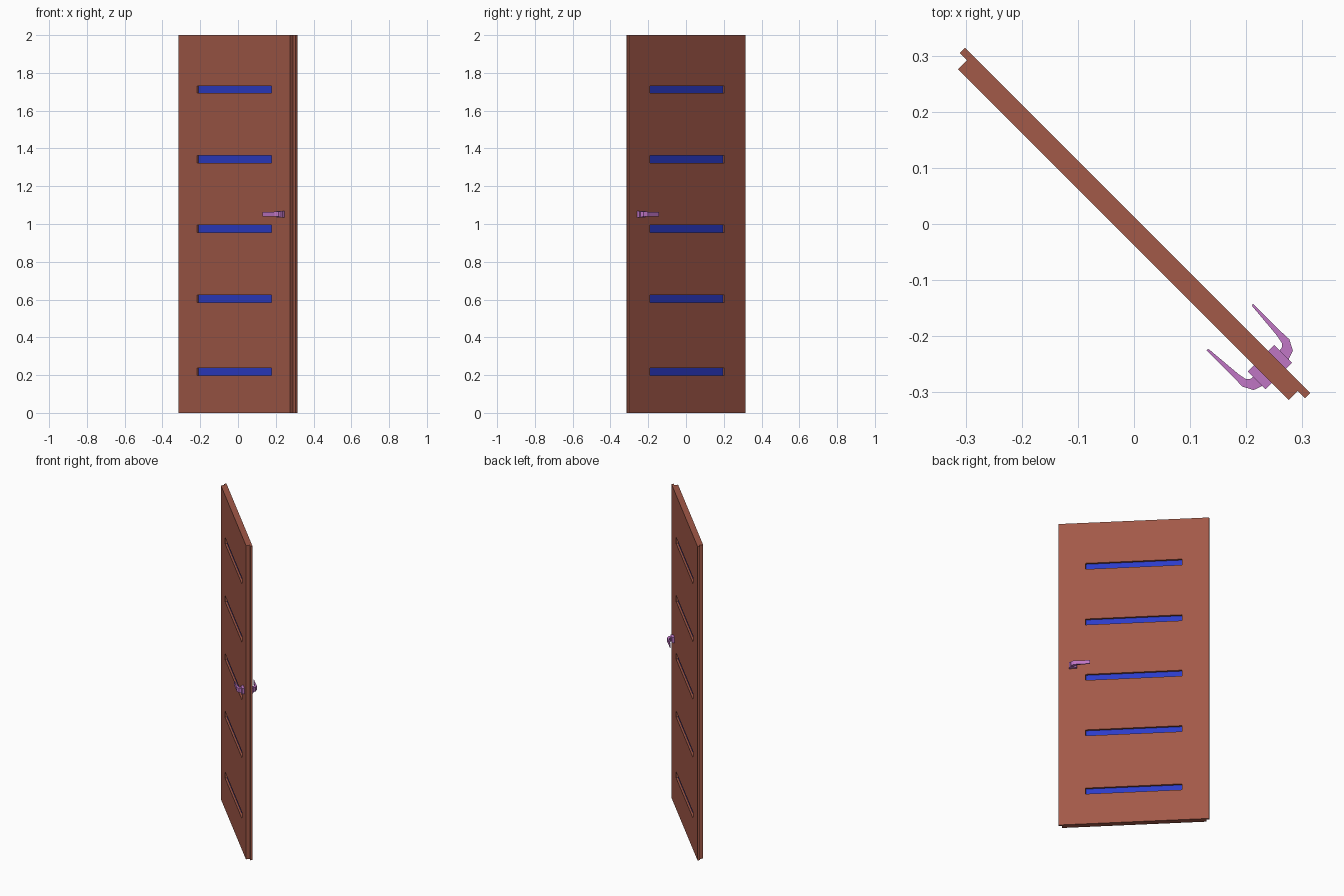
import bpy, bmesh, math
from mathutils import Matrix

if "Cube" in bpy.data.objects:
    bpy.data.objects.remove(bpy.data.objects["Cube"])

TURN = -math.pi / 4      # the door stands diagonally
MID = -0.009             # middle of the door thickness
HANDLE_Z = 1.052
SLOTS = [0.218, 0.605, 0.974, 1.342, 1.712]


def material(name, rgb):
    m = bpy.data.materials.new(name)
    m.diffuse_color = (*rgb, 1)
    m.use_nodes = True
    m.node_tree.nodes["Principled BSDF"].inputs["Base Color"].default_value = m.diffuse_color
    return m


def finish(name, bm, mat=None):
    bmesh.ops.recalc_face_normals(bm, faces=bm.faces)
    me = bpy.data.meshes.new(name)
    bm.to_mesh(me)
    bm.free()
    ob = bpy.data.objects.new(name, me)
    ob.rotation_euler.z = TURN
    bpy.context.collection.objects.link(ob)
    if mat:
        me.materials.append(mat)
    return ob


def add_box(bm, x0, x1, y0, y1, z0, z1):
    m = Matrix.Translation(((x0 + x1) / 2, (y0 + y1) / 2, (z0 + z1) / 2))
    m = m @ Matrix.Diagonal((x1 - x0, y1 - y0, z1 - z0, 1))
    bmesh.ops.create_cube(bm, size=1, matrix=m)


def slot_boxes(y0, y1, grow):
    bm = bmesh.new()
    for z in SLOTS:
        add_box(bm, -0.279 - grow, 0.279 + grow, y0, y1, z - 0.0195 - grow, z + 0.0195 + grow)
    return bm


wood = material("wood", (0.362, 0.100, 0.065))
blue = material("blue_glass", (0.025, 0.045, 0.578))
purple = material("purple_metal", (0.52, 0.18, 0.55))

# Door leaf: rebated profile extruded upwards
half = [(0.417, -0.027), (0.417, -0.004), (0.435, -0.004), (0.435, 0.009)]
profile = half + [(-x, y) for x, y in reversed(half)]
bm = bmesh.new()
face = bm.faces.new([bm.verts.new((x, y, 0)) for x, y in profile])
ext = bmesh.ops.extrude_face_region(bm, geom=[face])
bmesh.ops.translate(bm, vec=(0, 0, 2),
                    verts=[v for v in ext["geom"] if isinstance(v, bmesh.types.BMVert)])
door = finish("door_leaf", bm, wood)

# Slots cut through the leaf
cutter = finish("slot_cutter", slot_boxes(-0.1, 0.1, 0))
cutter.hide_render = True
cutter.hide_viewport = True
cutter.display_type = 'WIRE'
cut = door.modifiers.new("slots", 'BOOLEAN')
cut.object = cutter
cut.operation = 'DIFFERENCE'
cut.solver = 'EXACT'

# Recessed blue panes
finish("slot_panes", slot_boxes(MID - 0.006, MID + 0.006, 0.002), blue)

# Lever sections: outer point, inner point (x, distance from door middle), half height
LEVER = [((0.250, 0.0585), (0.252, 0.0545), 0.0115),
         ((0.319, 0.0585), (0.321, 0.0485), 0.0120),
         ((0.341, 0.0595), (0.336, 0.0455), 0.0130),
         ((0.360, 0.0495), (0.342, 0.0400), 0.0135),
         ((0.366, 0.0320), (0.343, 0.0320), 0.0140)]

for side, label in ((-1, "front"), (1, "back")):
    # Backing plate
    bm = bmesh.new()
    y0, y1 = sorted((MID + side * 0.016, MID + side * 0.0335))
    add_box(bm, 0.329, 0.374, y0, y1, HANDLE_Z - 0.0175, HANDLE_Z + 0.0175)
    finish(label + "_handle_plate", bm, purple)

    # Curved lever
    bm = bmesh.new()
    rings = []
    for (ox, od), (ix, id_), h in LEVER:
        rings.append([bm.verts.new((x, MID + side * d, HANDLE_Z + z))
                      for x, d, z in ((ox, od, -h), (ox, od, h), (ix, id_, h), (ix, id_, -h))])
    for a, b in zip(rings, rings[1:]):
        for i in range(4):
            j = (i + 1) % 4
            bm.faces.new((a[i], a[j], b[j], b[i]))
    bm.faces.new(rings[0])
    bm.faces.new(rings[-1])
    finish(label + "_handle_lever", bm, purple)
